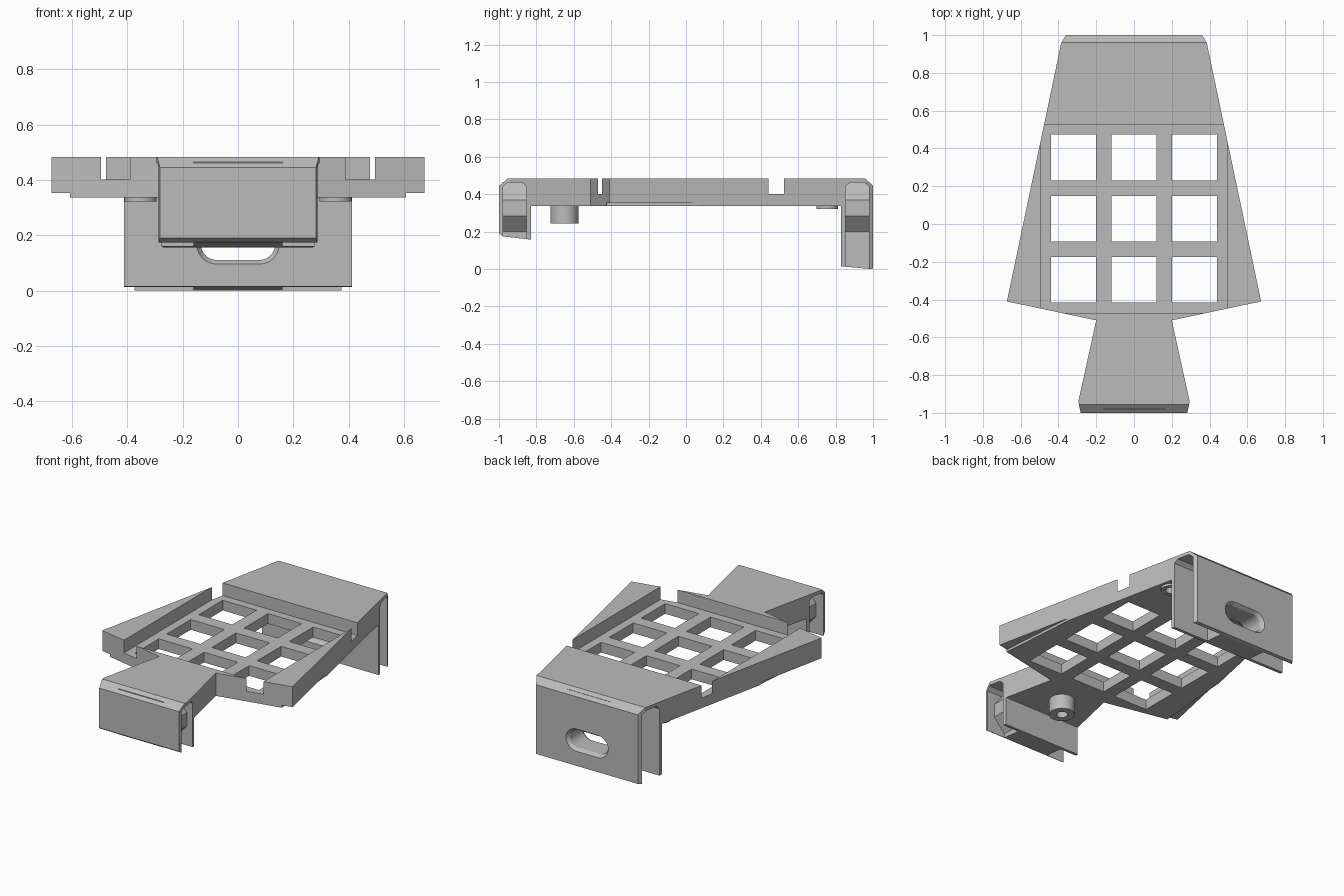
import bpy, bmesh, math

if "Cube" in bpy.data.objects:
    bpy.data.objects.remove(bpy.data.objects["Cube"])

grey = bpy.data.materials.new("plain grey")
grey.diffuse_color = (0.5, 0.5, 0.5, 1)
grey.use_nodes = True
grey.node_tree.nodes["Principled BSDF"].inputs["Base Color"].default_value = grey.diffuse_color


def loft(name, sections):
    """Closed solid through matching rings of 3D points."""
    bm = bmesh.new()
    rings = [[bm.verts.new(p) for p in s] for s in sections]
    n = len(rings[0])
    for a, b in zip(rings, rings[1:]):
        for i in range(n):
            bm.faces.new((a[i], a[(i + 1) % n], b[(i + 1) % n], b[i]))
    bm.faces.new(rings[0])
    bm.faces.new(rings[-1])
    bmesh.ops.recalc_face_normals(bm, faces=bm.faces)
    mesh = bpy.data.meshes.new(name)
    bm.to_mesh(mesh)
    bm.free()
    mesh.materials.append(grey)
    ob = bpy.data.objects.new(name, mesh)
    bpy.context.collection.objects.link(ob)
    return ob


def prism_z(name, pts, z0, z1):
    return loft(name, [[(x, y, z) for x, y in pts] for z in (z0, z1)])


def prism_x(name, pts, x0, x1):
    return loft(name, [[(x, y, z) for y, z in pts] for x in (x0, x1)])


def box(name, x0, x1, y0, y1, z0, z1):
    return prism_z(name, [(x0, y0), (x1, y0), (x1, y1), (x0, y1)], z0, z1)


def circle(x, y, r, n=32):
    return [(x + r * math.cos(2 * math.pi * i / n), y + r * math.sin(2 * math.pi * i / n))
            for i in range(n)]


def cut(ob, tool, op='DIFFERENCE', keep=False):
    m = ob.modifiers.new("cut", 'BOOLEAN')
    m.operation, m.object, m.solver = op, tool, 'EXACT'
    bpy.context.view_layer.objects.active = ob
    bpy.ops.object.modifier_apply(modifier=m.name)
    if not keep:
        bpy.data.objects.remove(tool)


# body: plan outline crossed with the side profile of the slab and its two hooks
half = [(0.36, 1.0), (0.385, 0.96), (0.673, -0.41), (0.20, -0.51), (0.295, -0.94), (0.282, -1.0)]
plan = half + [(-x, y) for x, y in reversed(half)]
side = [(-1, .19), (-1, .445), (-.955, .483), (.96, .483), (1, .445), (1, .003), (.978, 0),
        (.978, .44), (.955, .462), (.875, .462), (.852, .44), (.852, .013), (.83, .015),
        (.83, .337), (-.83, .337), (-.83, .157), (-.852, .16), (-.852, .44),
        (-.875, .462), (-.955, .462), (-.978, .44), (-.978, .175)]
body = prism_z("tray_body", plan, -0.1, 0.6)
cut(body, prism_x("side_profile", side, -1, 1), 'INTERSECT')

# sunken tray with a three by three grid of openings
cut(body, box("tray_recess", -0.494, 0.494, -0.47, 0.525, 0.402, 0.6))
for cx in (-0.32, 0, 0.32):
    for cy in (-0.295, 0.028, 0.352):
        cut(body, box("opening", cx - .119, cx + .119, cy - .121, cy + .121, 0.2, 0.45))

# shallow wedge ledges under the wide corners
for s in (-1, 1):
    cut(body, prism_z("ledge", [(s * .61, -.46), (s * .82, -.46), (s * .568, .08)], 0.2, 0.353))

# screw bosses below the slab
for name, x, y, r, z in (("front_boss", 0, -0.65, 0.075, 0.243),
                         ("left_rear_boss", -0.352, 0.755, 0.058, 0.322),
                         ("right_rear_boss", 0.352, 0.755, 0.058, 0.322)):
    boss = prism_z(name, circle(x, y, r), z, 0.345)
    bore = prism_z("bore", circle(x, y, 0.033), 0.1, 0.43)
    cut(boss, bore, keep=True)
    cut(body, bore)
    bpy.context.view_layer.objects.active = boss
    boss.select_set(True)
    bpy.ops.object.shade_smooth_by_angle()
    boss.select_set(False)


# spacer blocks between the hook plates, bulging at the sides
def spacer(name, y0, z0, y1, z1):
    prof = [(0.16, None), (0.16, 0.2), (0.235, 0.285), (0.235, 0.37), (0.16, 0.465)]
    prof += [(-x, z) for x, z in reversed(prof)]
    return loft(name, [[(x, y, zb if z is None else z) for x, z in prof]
                       for y, zb in ((y0, z0), (y1, z1))])


spacer("front_spacer", -0.98, 0.175, -0.85, 0.16)
rear_spacer = spacer("rear_spacer", 0.85, 0.013, 0.98, 0.001)


# rounded slot through the rear hook, flared at both mouths
def stadium(y, r):
    n = 12
    pts = []
    for s in (1, -1):
        for i in range(n + 1):
            a = -math.pi / 2 + math.pi * i / n
            pts.append((s * (0.078 + r * math.cos(a)), y, 0.167 + s * r * math.sin(a)))
    return pts


slot = loft("slot", [stadium(0.80, 0.071), stadium(0.83, 0.071), stadium(0.852, 0.056),
                     stadium(0.978, 0.056), stadium(1.0, 0.071), stadium(1.05, 0.071)])
cut(rear_spacer, slot, keep=True)
cut(body, slot)
